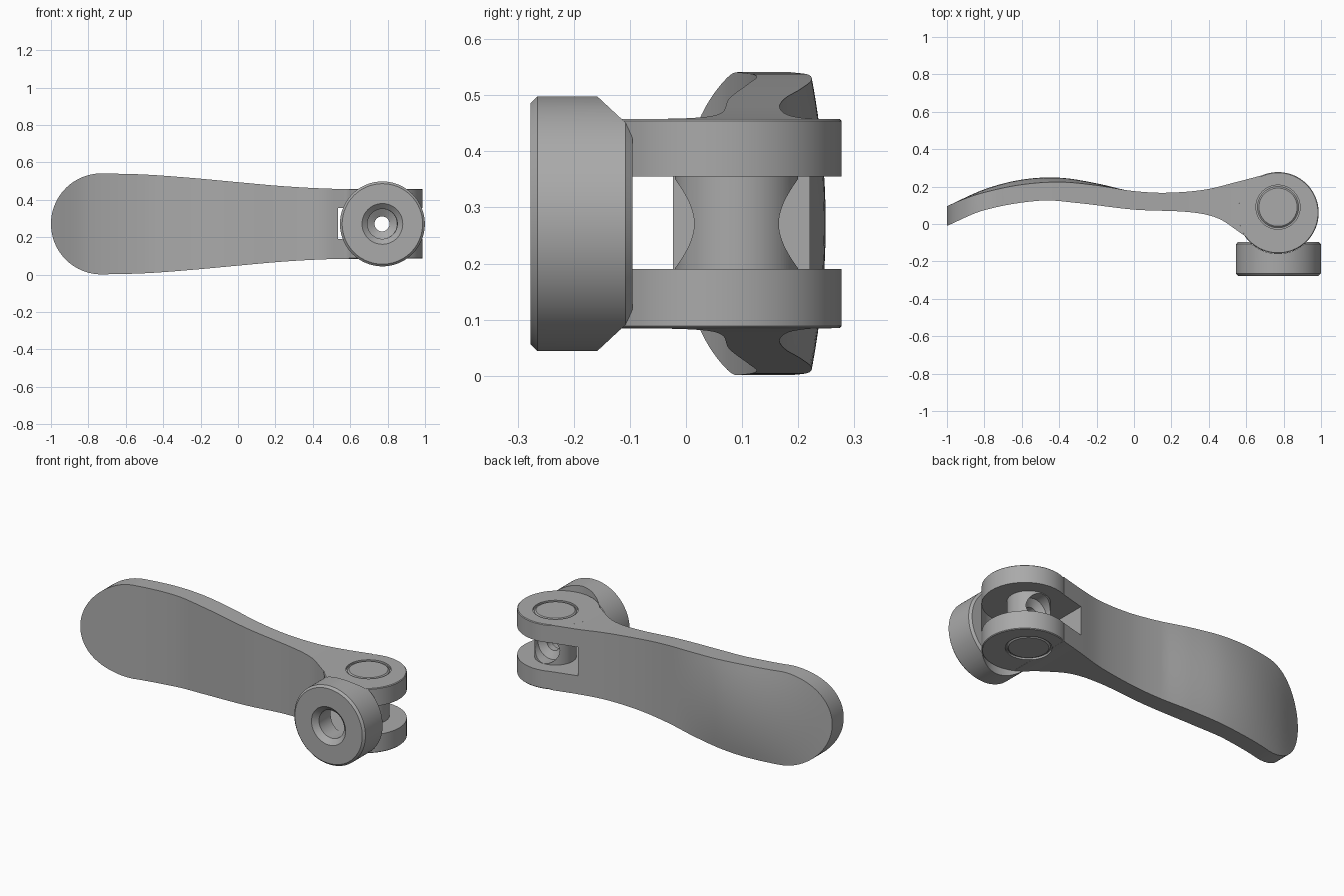
import bpy, bmesh, math
from mathutils import Matrix, Vector

if "Cube" in bpy.data.objects:
    bpy.data.objects.remove(bpy.data.objects["Cube"], do_unlink=True)

MID = 0.271            # height of the lever's middle plane
CAM = (0.77, 0.06)     # cam centre, seen from above
CAM_R = 0.2175
PIN = (0.77, 0.09)

steel = bpy.data.materials.new("grey steel")
steel.use_nodes = True
steel.diffuse_color = (0.4, 0.4, 0.4, 1)
steel.node_tree.nodes["Principled BSDF"].inputs["Base Color"].default_value = (0.4, 0.4, 0.4, 1)


def finish(name, bm):
    bmesh.ops.recalc_face_normals(bm, faces=bm.faces)
    mesh = bpy.data.meshes.new(name)
    bm.to_mesh(mesh)
    bm.free()
    mesh.materials.append(steel)
    ob = bpy.data.objects.new(name, mesh)
    bpy.context.collection.objects.link(ob)
    return ob


def turned(name, profile, centre, axis="Z", seg=96):
    """Solid of revolution from (radius, position) pairs, ends closed."""
    bm = bmesh.new()
    rings = []
    for r, h in profile:
        ring = []
        for i in range(seg):
            a = 2 * math.pi * i / seg
            ring.append(bm.verts.new((r * math.cos(a), r * math.sin(a), h)))
        rings.append(ring)
    for a, b in zip(rings, rings[1:]):
        for i in range(seg):
            j = (i + 1) % seg
            bm.faces.new((a[i], a[j], b[j], b[i]))
    bm.faces.new(rings[0])
    bm.faces.new(rings[-1])
    if axis == "Y":
        bmesh.ops.rotate(bm, verts=bm.verts, matrix=Matrix.Rotation(-math.pi / 2, 3, "X"))
    bmesh.ops.translate(bm, verts=bm.verts, vec=Vector(centre))
    return finish(name, bm)


def box(name, lo, hi):
    bm = bmesh.new()
    bmesh.ops.create_cube(bm, size=1)
    for v in bm.verts:
        v.co = [lo[k] if v.co[k] < 0 else hi[k] for k in range(3)]
    return finish(name, bm)


def combine(ob, other, operation):
    """Apply a boolean and discard the helper."""
    bpy.context.view_layer.objects.active = ob
    mod = ob.modifiers.new("boolean", "BOOLEAN")
    mod.operation, mod.solver, mod.object = operation, "EXACT", other
    bpy.ops.object.modifier_apply(modifier=mod.name)
    bpy.data.objects.remove(other, do_unlink=True)


def smooth(ob, angle=28):
    bpy.ops.object.select_all(action="DESELECT")
    ob.select_set(True)
    bpy.context.view_layer.objects.active = ob
    bpy.ops.object.shade_smooth_by_angle(angle=math.radians(angle))


def curve(pts, x):
    """Smooth interpolation through the points."""
    def slope(i):
        a, b = pts[max(i - 1, 0)], pts[min(i + 1, len(pts) - 1)]
        return (b[1] - a[1]) / (b[0] - a[0])
    i = 0
    while i < len(pts) - 2 and x > pts[i + 1][0]:
        i += 1
    (x0, y0), (x1, y1) = pts[i], pts[i + 1]
    w = x1 - x0
    t = (x - x0) / w
    return ((2*t**3 - 3*t**2 + 1) * y0 + (t**3 - 2*t**2 + t) * w * slope(i)
            + (3*t**2 - 2*t**3) * y1 + (t**3 - t**2) * w * slope(i + 1))


# Lever handle: curved in plan, rounded paddle end, crowned back
FRONT = [(-1, -0.01), (-0.8, 0.074), (-0.5, 0.125), (-0.3, 0.112), (0, 0.077),
         (0.3, 0.063), (0.45, 0.03), (0.58, -0.055), (0.68, -0.12)]
BACK = [(-1, 0.095), (-0.8, 0.168), (-0.6, 0.21), (-0.4, 0.222), (-0.2, 0.204),
        (0, 0.176), (0.17, 0.167), (0.38, 0.184), (0.55, 0.225), (0.68, 0.259)]
HALF = [(-0.73, 0.27), (-0.5, 0.264), (-0.25, 0.246), (0, 0.223),
        (0.25, 0.201), (0.5, 0.188), (0.68, 0.187)]
TIP, END = -0.73, 0.68

stations = [TIP - 0.27 * math.cos(math.pi / 2 * (i + 0.3) / 22) for i in range(22)]
stations += [TIP + (END - TIP) * i / 56 for i in range(57)]
bm = bmesh.new()
rings = []
for x in stations:
    half = curve(HALF, x) if x >= TIP else 0.27 * math.sqrt(1 - ((x - TIP) / 0.27) ** 2)
    crown = 0.028 * math.sin(math.pi * (x + 1) / 0.95) if x < -0.05 else 0
    ring = [bm.verts.new((x, curve(FRONT, x), MID + s * half)) for s in (1, -1)]
    for i in range(17):
        u = i / 8 - 1
        y = curve(BACK, x) + crown * (1 - (u * half / 0.27) ** 2)
        ring.append(bm.verts.new((x, y, MID + u * half)))
    rings.append(ring)
for a, b in zip(rings, rings[1:]):
    for i in range(len(a)):
        j = (i + 1) % len(a)
        bm.faces.new((a[i], a[j], b[j], b[i]))
bm.faces.new(rings[0])
bm.faces.new(rings[-1])
lever = finish("cam_lever", bm)

# Cam end: disc with softened rims, then the fork slot and pin recesses
LOW, TOP = 0.085, 0.458
cam = turned("cam_disc", [(CAM_R - 0.004, LOW), (CAM_R, LOW + 0.004),
                          (CAM_R, TOP - 0.004), (CAM_R - 0.004, TOP)], (*CAM, 0))
combine(lever, cam, "UNION")
combine(lever, box("slot", (0.535, -0.5, 0.19), (1.2, 0.5, 0.355)), "DIFFERENCE")
for z in (LOW, TOP):
    recess = turned("recess", [(0.118, z - 0.01), (0.118, z + 0.01)], (*PIN, 0))
    combine(lever, recess, "DIFFERENCE")
smooth(lever)

# Pivot pin with a stepped cross hole
pin = turned("pivot_pin", [(0.102, LOW + 0.001), (0.11, LOW + 0.008),
                           (0.11, TOP - 0.008), (0.102, TOP - 0.001)], (*PIN, 0))
bore = turned("bore", [(0.08, -0.2), (0.08, -0.045), (0.04, -0.02), (0.04, 0.02),
                       (0.08, 0.045), (0.08, 0.2)], (PIN[0], PIN[1], MID), "Y", 64)
combine(pin, bore, "DIFFERENCE")
smooth(pin)

# Thrust washer: chamfered disc, countersunk hole, hollowed to seat the cam
washer = turned("thrust_washer", [(0.215, -0.277), (0.227, -0.265), (0.227, -0.108),
                                  (0.215, -0.095)], (0.772, 0, MID), "Y")
hole = turned("hole", [(0.109, -0.3), (0.109, -0.277), (0.08, -0.25), (0.08, 0)],
              (0.772, 0, MID), "Y", 64)
combine(washer, hole, "DIFFERENCE")
seat = turned("seat", [(CAM_R + 0.001, -0.2), (CAM_R + 0.001, 0.8)], (*CAM, 0), seg=128)
combine(washer, seat, "DIFFERENCE")
smooth(washer)
